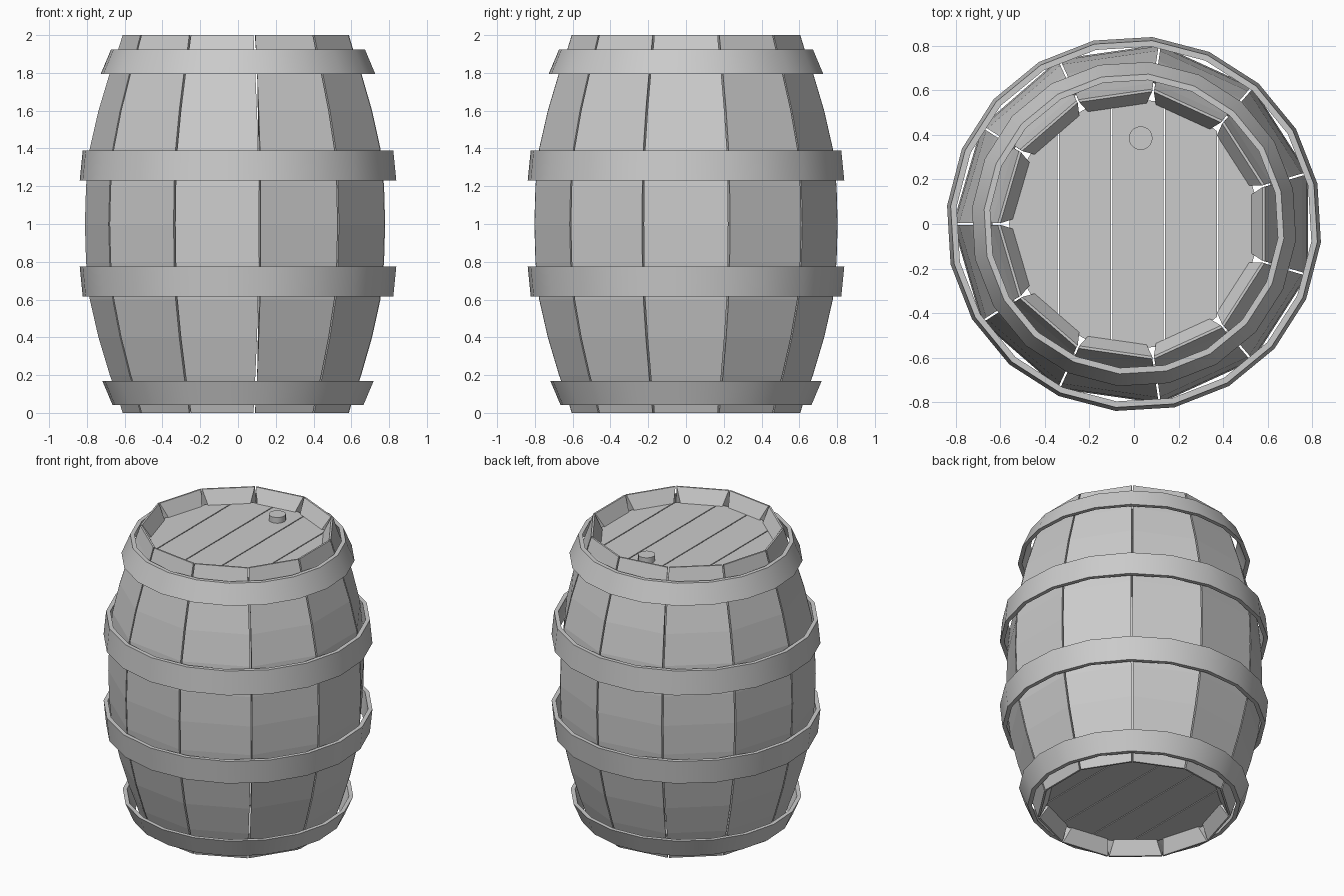
import bpy, bmesh, math
from mathutils import Vector

if "Cube" in bpy.data.objects:
    bpy.data.objects.remove(bpy.data.objects["Cube"])

N = 11                                   # staves around the barrel
STEP = 2 * math.pi / N
LID = 0.56


def finish(name, bm, smooth=False):
    bmesh.ops.recalc_face_normals(bm, faces=bm.faces)
    me = bpy.data.meshes.new(name)
    bm.to_mesh(me)
    bm.free()
    ob = bpy.data.objects.new(name, me)
    bpy.context.collection.objects.link(ob)
    if smooth:
        bpy.context.view_layer.objects.active = ob
        ob.select_set(True)
        bpy.ops.object.shade_smooth_by_angle(angle=math.radians(35))
        ob.select_set(False)
    return ob


# Curved staves: (z, outer radius, inner radius, inner side taper); ends are chamfered
half = [(0.0, 0.612, 0.60, 0.004), (0.09, 0.64, 0.55, 0.022), (0.2, 0.68, 0.60, 0.022),
        (0.4, 0.74, 0.66, 0.012), (0.6, 0.786, 0.71, 0.008), (0.8, 0.806, 0.73, 0.008)]
profile = half + [(1.0, 0.812, 0.735, 0.008)] + [(2 - z, a, b, c) for z, a, b, c in reversed(half)]


def stave(i):
    mid = math.pi + (i + 0.5) * STEP
    n = Vector((math.cos(mid), math.sin(mid), 0))
    t = Vector((-n.y, n.x, 0))
    bm = bmesh.new()
    rings = []
    for z, ro, ri, taper in profile:
        ring = []
        for r, side, gap in ((ro, -1, 0.005), (ro, 1, 0.005), (ri, 1, taper), (ri, -1, taper)):
            w = r * math.sin(STEP / 2) - gap
            ring.append(bm.verts.new(n * r * math.cos(STEP / 2) + t * side * w + Vector((0, 0, z))))
        rings.append(ring)
    for a, b in zip(rings, rings[1:]):
        for k in range(4):
            bm.faces.new((a[k], a[(k + 1) % 4], b[(k + 1) % 4], b[k]))
    bm.faces.new(rings[0])
    bm.faces.new(rings[-1])
    finish(f"stave_{i + 1}", bm)


for i in range(N):
    stave(i)


# Metal hoops: hollow flared bands
def hoop(name, z0, z1, r0, r1, sides=20, thick=0.027, phase=-5.6):
    bm = bmesh.new()
    cols = []
    for i in range(sides):
        a = math.radians(phase) + i * 2 * math.pi / sides
        cols.append([bm.verts.new((r * math.cos(a), r * math.sin(a), z))
                     for r, z in ((r0, z0), (r1, z1), (r1 - thick, z1), (r0 - thick, z0))])
    for i in range(sides):
        a, b = cols[i], cols[(i + 1) % sides]
        for k in range(4):
            bm.faces.new((a[k], b[k], b[(k + 1) % 4], a[(k + 1) % 4]))
    finish(name, bm, True)


hoop("top_hoop", 1.795, 1.925, 0.73, 0.675)
hoop("upper_middle_hoop", 1.23, 1.39, 0.842, 0.826)
hoop("lower_middle_hoop", 0.615, 0.775, 0.826, 0.842)
hoop("bottom_hoop", 0.043, 0.17, 0.668, 0.722)


# Round lids cut into planks
def cylinder(r, z0, z1, sides, x=0, y=0):
    bm = bmesh.new()
    bmesh.ops.create_cone(bm, cap_ends=True, segments=sides, radius1=r, radius2=r, depth=z1 - z0)
    bmesh.ops.translate(bm, verts=bm.verts, vec=(x, y, (z0 + z1) / 2))
    return bm


cuts = [-0.7, -0.34, -0.1, 0.135, 0.375, 0.7]
for label, z0, z1 in (("top", 1.86, 1.91), ("bottom", 0.09, 0.14)):
    for i, (x0, x1) in enumerate(zip(cuts, cuts[1:])):
        bm = cylinder(LID, z0, z1, 32)
        for x, d in ((x0 + 0.003, -1), (x1 - 0.003, 1)):
            bmesh.ops.bisect_plane(bm, geom=bm.verts[:] + bm.edges[:] + bm.faces[:],
                                   plane_co=(x, 0, 0), plane_no=(d, 0, 0), clear_outer=True)
            bmesh.ops.holes_fill(bm, edges=[e for e in bm.edges if e.is_boundary], sides=0)
        finish(f"{label}_lid_plank_{i + 1}", bm)

# Plug on the top lid
finish("plug", cylinder(0.053, 1.89, 1.95, 20, 0.03, 0.385), True)
